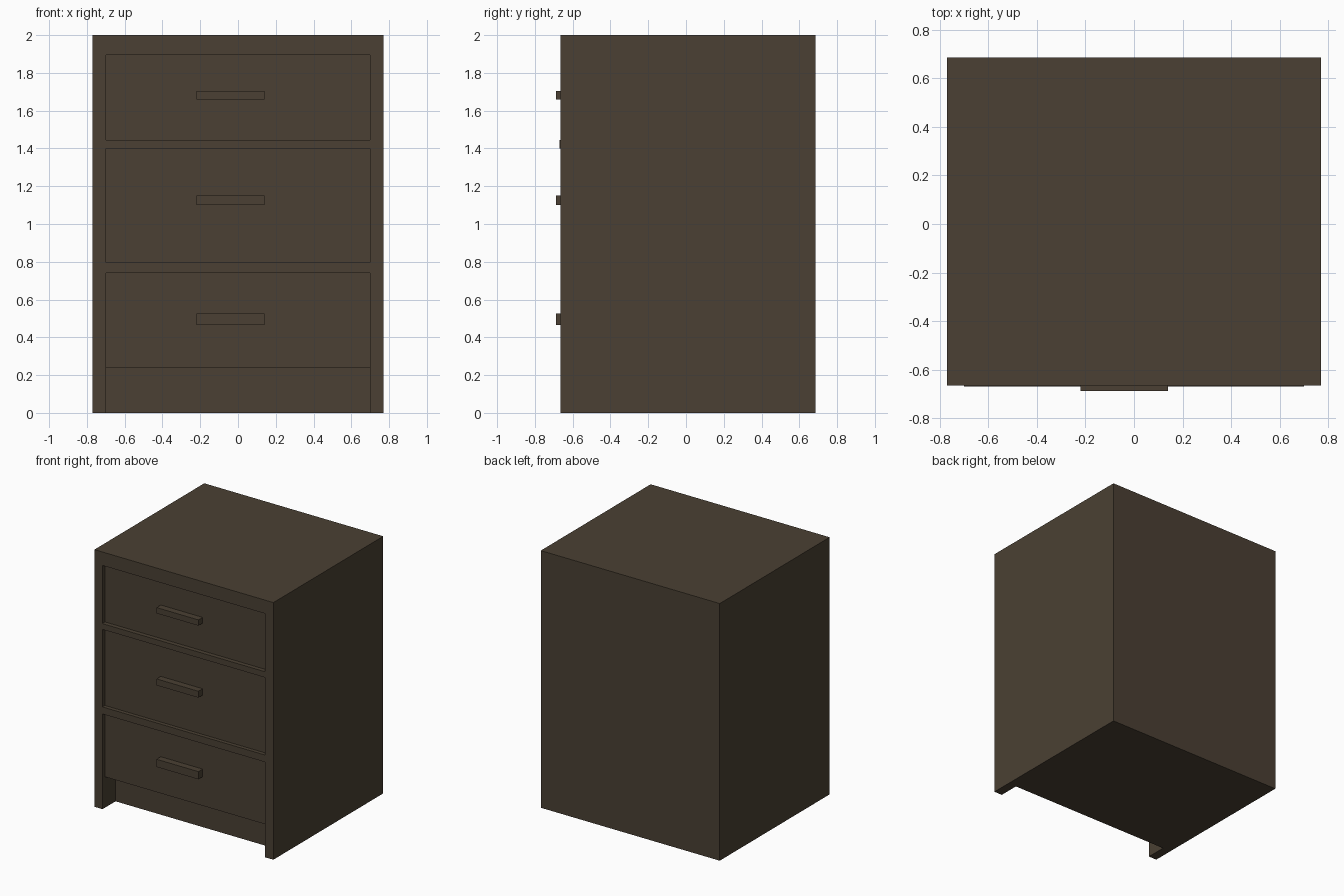
import bpy
import bmesh
from mathutils import Vector

default = bpy.data.objects.get("Cube")
if default:
    bpy.data.objects.remove(default, do_unlink=True)

# One dark brown wood colour
wood = bpy.data.materials.new("dark_brown_wood")
wood.use_nodes = True
color = (0.069, 0.051, 0.033, 1)
wood.diffuse_color = color
bsdf = wood.node_tree.nodes["Principled BSDF"]
bsdf.inputs["Base Color"].default_value = color
bsdf.inputs["Roughness"].default_value = 0.8


def box(name, x, y, z):
    """Box spanning the given (min, max) ranges."""
    lo, hi = Vector((x[0], y[0], z[0])), Vector((x[1], y[1], z[1]))
    bm = bmesh.new()
    bmesh.ops.create_cube(bm, size=1)
    bmesh.ops.scale(bm, vec=hi - lo, verts=bm.verts)
    bmesh.ops.translate(bm, vec=(lo + hi) / 2, verts=bm.verts)
    mesh = bpy.data.meshes.new(name)
    bm.to_mesh(mesh)
    bm.free()
    mesh.materials.append(wood)
    obj = bpy.data.objects.new(name, mesh)
    bpy.context.collection.objects.link(obj)
    return obj


FRONT = -0.665
RECESS = FRONT + 0.16
FACE = FRONT + 0.03
INNER = (-0.70, 0.70)

# Cabinet body with three openings; the lowest runs down into the toe space
cabinet = box("cabinet_body", (-0.77, 0.77), (FRONT, 0.685), (0, 2))
openings = {"top": (1.445, 1.895), "middle": (0.795, 1.40), "bottom": (-0.1, 0.74)}
cutters = []
for level, span in openings.items():
    cutter = box(level + "_opening_cutter", INNER, (FRONT - 0.1, RECESS), span)
    cutter.hide_render = True
    cutters.append(cutter)
    mod = cabinet.modifiers.new(level + "_opening", "BOOLEAN")
    mod.operation = "DIFFERENCE"
    mod.solver = "EXACT"
    mod.object = cutter

# Bake the cuts and drop the cutters
graph = bpy.context.evaluated_depsgraph_get()
baked = bpy.data.meshes.new_from_object(cabinet.evaluated_get(graph))
cabinet.modifiers.clear()
cabinet.data = baked
for cutter in cutters:
    bpy.data.objects.remove(cutter, do_unlink=True)

# Drawer fronts set slightly back, each with a bar handle
handles = {"top": (1.66, 1.705), "middle": (1.10, 1.15), "bottom": (0.465, 0.525)}
for level, (low, high) in openings.items():
    box(level + "_drawer_front", INNER, (FACE, RECESS), (max(low, 0.24), high))
    box(level + "_drawer_handle", (-0.22, 0.14), (-0.687, FACE), handles[level])

# Slim proud strip on the upper rail
box("upper_rail_strip", INNER, (FRONT - 0.004, FRONT), (1.40, 1.445))
